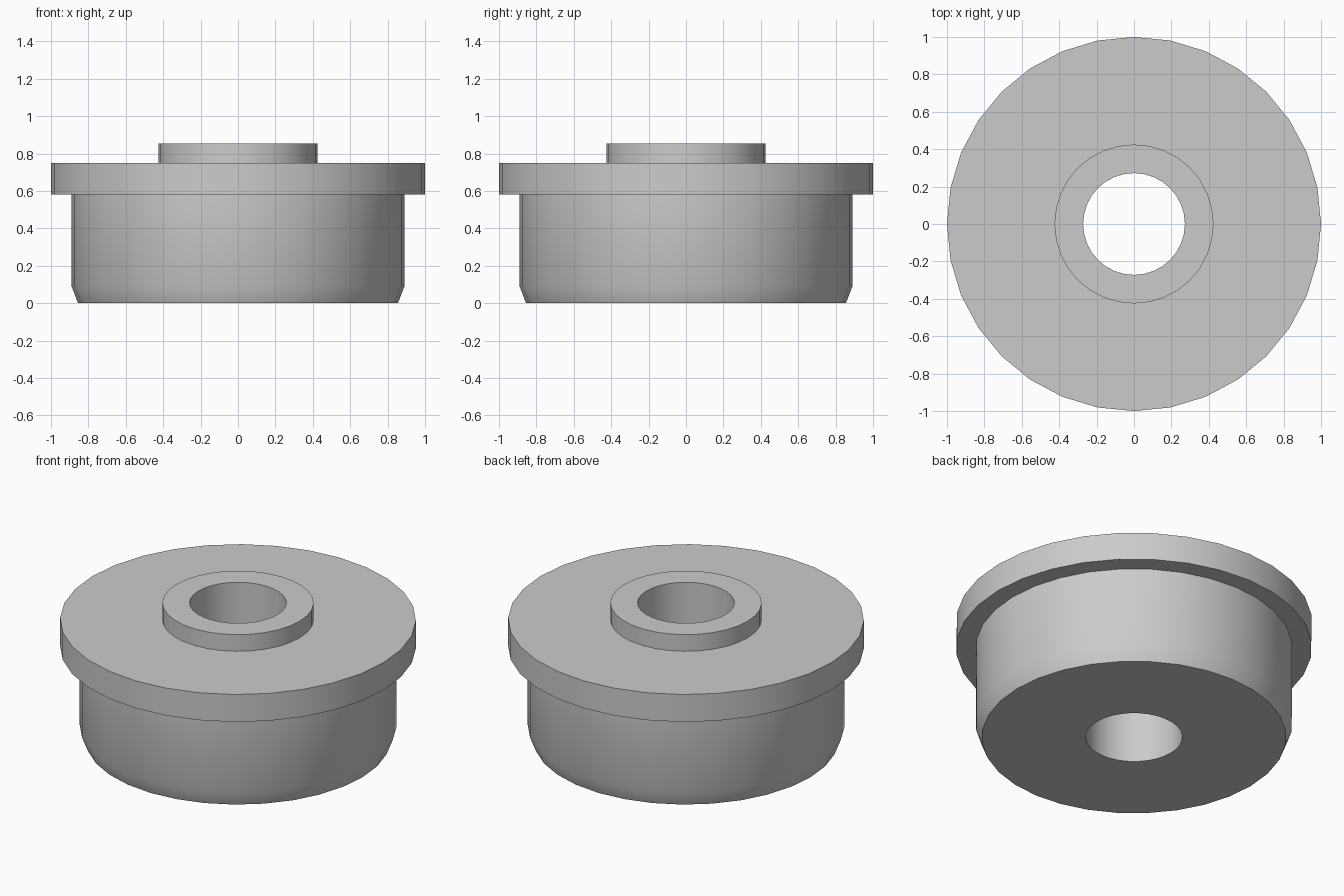
import bpy, bmesh
from math import pi, radians
from mathutils import Matrix

cube = bpy.data.objects.get("Cube")
if cube:
    bpy.data.objects.remove(cube, do_unlink=True)

SIDES = 32

grey = bpy.data.materials.new("plain_grey")
grey.use_nodes = True
colour = (0.60, 0.60, 0.60, 1)
grey.diffuse_color = colour
grey.node_tree.nodes["Principled BSDF"].inputs["Base Color"].default_value = colour

# Closed cross-section as (radius, height): bore, chamfered body, flange, raised hub
profile = [(0.272, 0), (0.855, 0), (0.89, 0.09), (0.89, 0.58),
           (1, 0.58), (1, 0.75), (0.425, 0.75), (0.425, 0.853), (0.272, 0.853)]


def lathe(name, points, material):
    """Spin a closed profile round the z axis into a solid."""
    bm = bmesh.new()
    verts = [bm.verts.new((r, 0, z)) for r, z in points]
    edges = [bm.edges.new((a, b)) for a, b in zip(verts, verts[1:] + verts[:1])]
    bmesh.ops.spin(bm, geom=verts + edges, cent=(0, 0, 0), axis=(0, 0, 1),
                   angle=2 * pi, steps=SIDES, use_merge=True)
    bmesh.ops.remove_doubles(bm, verts=bm.verts[:], dist=0.0001)
    bmesh.ops.recalc_face_normals(bm, faces=bm.faces[:])
    mesh = bpy.data.meshes.new(name)
    bm.to_mesh(mesh)
    bm.free()
    mesh.materials.append(material)
    obj = bpy.data.objects.new(name, mesh)
    bpy.context.collection.objects.link(obj)
    return obj


bushing = lathe("flanged_bushing", profile, grey)

# Smooth walls with crisp rims
bpy.ops.object.select_all(action="DESELECT")
bushing.select_set(True)
bpy.context.view_layer.objects.active = bushing
bpy.ops.object.shade_smooth_by_angle(angle=radians(30))
